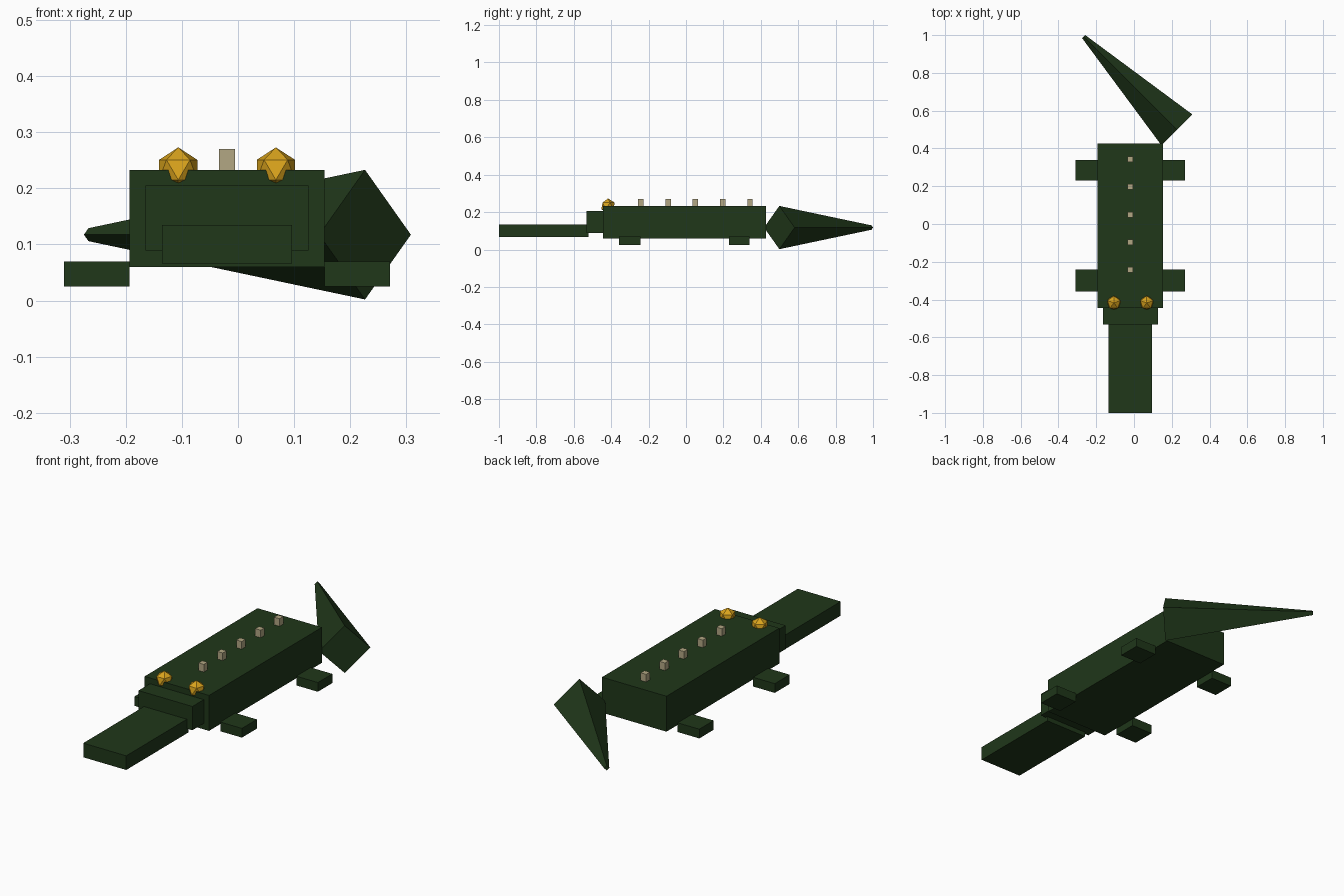
import bpy
from math import radians

if "Cube" in bpy.data.objects:
    bpy.data.objects.remove(bpy.data.objects["Cube"])


def material(name, rgb):
    mat = bpy.data.materials.new(name)
    mat.diffuse_color = (*rgb, 1)
    mat.use_nodes = True
    mat.node_tree.nodes["Principled BSDF"].inputs["Base Color"].default_value = mat.diffuse_color
    return mat


GREEN = material("dark_green", (0.014, 0.038, 0.010))
GOLD = material("gold", (0.70, 0.37, 0.012))
BONE = material("bone", (0.45, 0.39, 0.23))
MID = -0.0195  # centre line of the body


def finish(name, mat):
    obj = bpy.context.object
    obj.name = name
    obj.data.materials.append(mat)
    return obj


def box(name, x, y, z, mat):
    """Box from (min, max) ranges on each axis."""
    bpy.ops.mesh.primitive_cube_add(size=1, location=[sum(r) / 2 for r in (x, y, z)])
    bpy.context.object.scale = [r[1] - r[0] for r in (x, y, z)]
    bpy.ops.object.transform_apply(location=False, rotation=False, scale=True)
    return finish(name, mat)


def centred(half):
    return (MID - half, MID + half)


# Body, head and snout
box("body", centred(0.174), (-0.444, 0.427), (0.06, 0.233), GREEN)
box("head", centred(0.1455), (-0.532, -0.43), (0.089, 0.205), GREEN)
box("snout", centred(0.116), (-1.0, -0.52), (0.066, 0.135), GREEN)

# Legs sticking out from the sides
for end, y in (("front", (-0.357, -0.242)), ("back", (0.229, 0.340))):
    for side, s in (("left", -1), ("right", 1)):
        x = sorted((MID + s * 0.174, MID + s * 0.2905))
        box(f"{end}_leg_{side}", x, y, (0.025, 0.07), GREEN)

# Row of back spikes
for i in range(5):
    y = -0.242 + 0.146 * i
    box(f"back_spike_{i + 1}", centred(0.0145), (y - 0.0145, y + 0.0145), (0.21, 0.27), BONE)

# Eyes
for side, s in (("left", -1), ("right", 1)):
    bpy.ops.mesh.primitive_ico_sphere_add(
        subdivisions=1, radius=0.04,
        location=(MID + s * 0.087, -0.417, 0.233), rotation=(0, 0, radians(90)))
    finish(f"eye_{side}", GOLD)

# Four-sided tail, swung sideways
bpy.ops.mesh.primitive_cone_add(
    vertices=4, radius1=0.1155, radius2=0.0116, depth=0.697,
    location=(-0.020, 0.7455, 0.1175), rotation=(radians(-90), 0, radians(45)))
finish("tail", GREEN)
